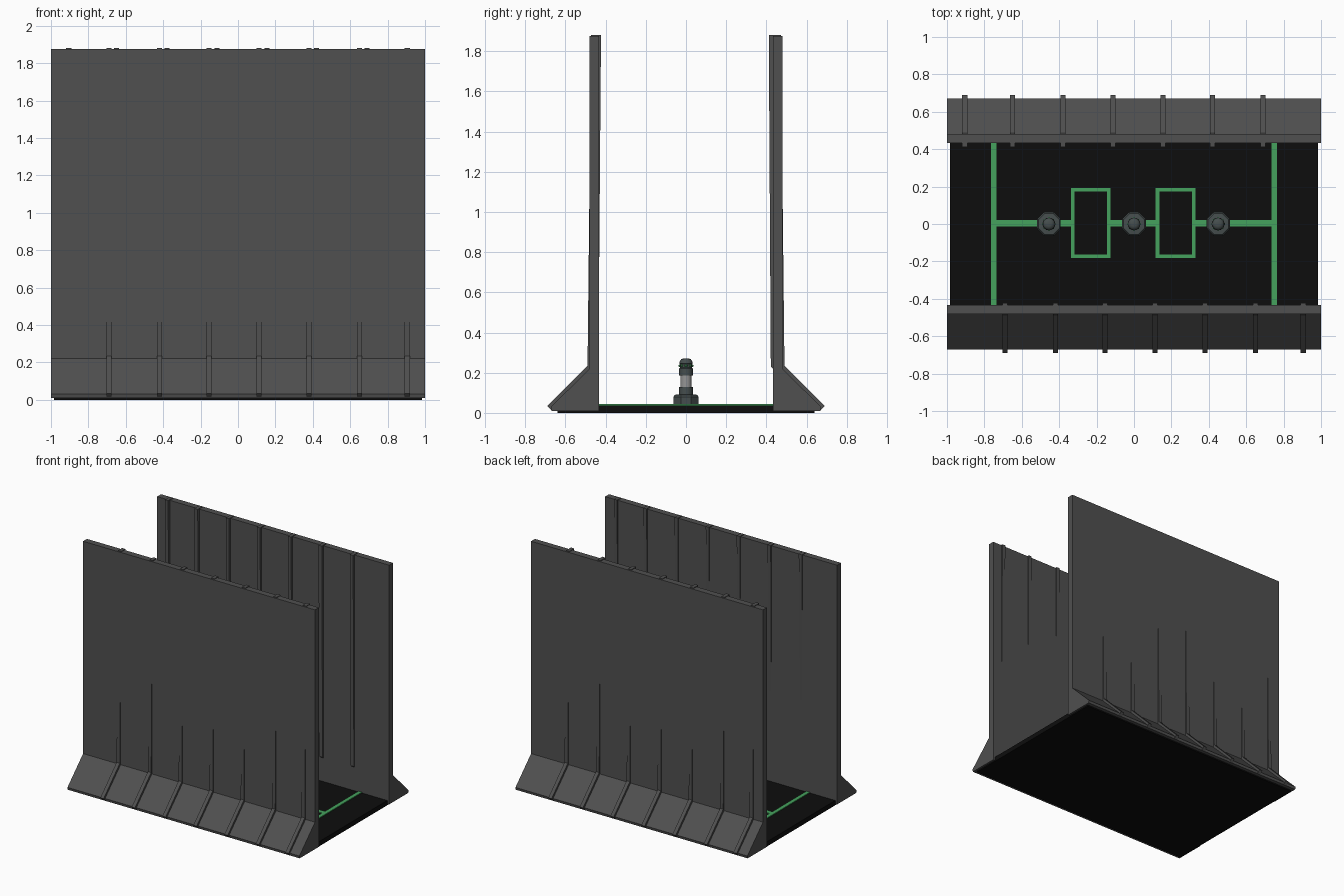
import bpy, bmesh, math
from mathutils import Matrix, Vector

if "Cube" in bpy.data.objects:
    bpy.data.objects.remove(bpy.data.objects["Cube"])


def material(name, r, g, b):
    m = bpy.data.materials.new(name)
    m.diffuse_color = (r, g, b, 1)
    m.use_nodes = True
    m.node_tree.nodes["Principled BSDF"].inputs["Base Color"].default_value = m.diffuse_color
    return m


GREY = material("wall_grey", 0.08, 0.08, 0.08)
BLACK = material("floor_black", 0.004, 0.004, 0.004)
GREEN = material("light_green", 0.06, 0.36, 0.11)
METAL = material("dark_metal", 0.06, 0.075, 0.075)
GLASS = material("pale_glass", 0.3, 0.3, 0.3)


def finish(name, bm, mat):
    bmesh.ops.recalc_face_normals(bm, faces=bm.faces)
    me = bpy.data.meshes.new(name)
    bm.to_mesh(me)
    bm.free()
    me.materials.append(mat)
    ob = bpy.data.objects.new(name, me)
    bpy.context.collection.objects.link(ob)
    return ob


def extrude_x(bm, profile, x0, x1, side=1):
    """Extrude a (y, z) profile along x; side=-1 turns it half round z."""
    f = bm.faces.new([bm.verts.new((x0 * side, y * side, z)) for y, z in profile])
    ext = bmesh.ops.extrude_face_region(bm, geom=[f])["geom"]
    verts = [v for v in ext if isinstance(v, bmesh.types.BMVert)]
    bmesh.ops.translate(bm, vec=((x1 - x0) * side, 0, 0), verts=verts)


def box(bm, x0, x1, y0, y1, z0, z1):
    m = Matrix.Translation(((x0 + x1) / 2, (y0 + y1) / 2, (z0 + z1) / 2))
    m = m @ Matrix.Diagonal((x1 - x0, y1 - y0, z1 - z0, 1))
    bmesh.ops.create_cube(bm, size=1, matrix=m)


def lathe(name, profile, x, sides, mat, smooth=False):
    """Spin an (r, z) profile round a vertical axis at x and cap both ends."""
    bm = bmesh.new()
    rings = []
    for r, z in profile:
        angles = [2 * math.pi * (i + 0.5) / sides for i in range(sides)]
        rings.append([bm.verts.new((x + r * math.cos(a), r * math.sin(a), z)) for a in angles])
    for a, b in zip(rings, rings[1:]):
        for i in range(sides):
            j = (i + 1) % sides
            bm.faces.new((a[i], a[j], b[j], b[i]))
    bm.faces.new(rings[0])
    bm.faces.new(rings[-1])
    ob = finish(name, bm, mat)
    if smooth:
        bpy.context.view_layer.objects.active = ob
        ob.select_set(True)
        bpy.ops.object.shade_smooth_by_angle(angle=math.radians(35))
        ob.select_set(False)
    return ob


# Two tall walls with sloped feet, and slanted ribs through each
WALL = [(0.432, 0.01), (0.668, 0.01), (0.672, 0.03), (0.48, 0.22), (0.48, 1.875), (0.432, 1.875)]
RIB_X = [-0.905, -0.65, -0.38, -0.112, 0.155, 0.42, 0.69]
for label, side, top_in, low_in in (("back", 1, 0.412, 0.422), ("front", -1, 0.423, 0.436)):
    bm = bmesh.new()
    extrude_x(bm, WALL, -1, 1, side)
    finish(label + "_wall", bm, GREY)
    rib = [(top_in, 1.88), (0.472, 1.88), (0.49, 0.235), (0.69, 0.035),
           (0.667, 0.012), (0.62, 0.03), (0.45, 0.205), (low_in, 0.23)]
    bm = bmesh.new()
    for x in RIB_X:
        extrude_x(bm, rib, x - 0.014, x + 0.014, side)
    finish(label + "_ribs", bm, GREY)

# Floor slab
bm = bmesh.new()
box(bm, -0.985, 0.985, -0.64, 0.64, 0, 0.037)
finish("floor", bm, BLACK)

# Green floor strips: cross bars, centre line and two rectangular loops
bm = bmesh.new()
Z = (0.03, 0.043)
for s in (-1, 1):
    xc = s * 0.75
    box(bm, xc - 0.015, xc + 0.015, -0.435, 0.435, *Z)
for x0, x1 in ((-0.74, -0.325), (-0.13, 0.125), (0.325, 0.74)):
    box(bm, x0, x1, -0.014, 0.022, *Z)
for x0, x1 in ((-0.338, -0.126), (0.116, 0.33)):
    w, y0, y1 = 0.019, -0.182, 0.192
    box(bm, x0, x0 + w, y0, y1, *Z)
    box(bm, x1 - w, x1, y0, y1, *Z)
    box(bm, x0 + w, x1 - w, y0, y0 + w, *Z)
    box(bm, x0 + w, x1 - w, y1 - w, y1, *Z)
finish("floor_strips", bm, GREEN)

# Three pylons down the middle
for n, x in enumerate((-0.455, 0, 0.45), 1):
    tag = f"pylon_{n}_"
    lathe(tag + "base", [(0.068, 0.035), (0.068, 0.08), (0.06, 0.09), (0.036, 0.092)], x, 8, METAL)
    lathe(tag + "lower_post", [(0.034, 0.085), (0.034, 0.13)], x, 24, METAL, True)
    lathe(tag + "glass_band", [(0.028, 0.128), (0.028, 0.187)], x, 24, GLASS, True)
    lathe(tag + "cap", [(0.034, 0.185), (0.034, 0.222), (0.03, 0.225), (0.03, 0.243),
                        (0.033, 0.246), (0.031, 0.258), (0.024, 0.267), (0.012, 0.271)],
          x, 24, METAL, True)
    # Ring of small green lamps
    bm = bmesh.new()
    for i in range(8):
        a = 2 * math.pi * i / 8
        pos = Vector((x + 0.03 * math.cos(a), 0.03 * math.sin(a), 0.235))
        bmesh.ops.create_uvsphere(bm, u_segments=8, v_segments=6, radius=0.007,
                                  matrix=Matrix.Translation(pos))
    finish(tag + "lamps", bm, GREEN)
